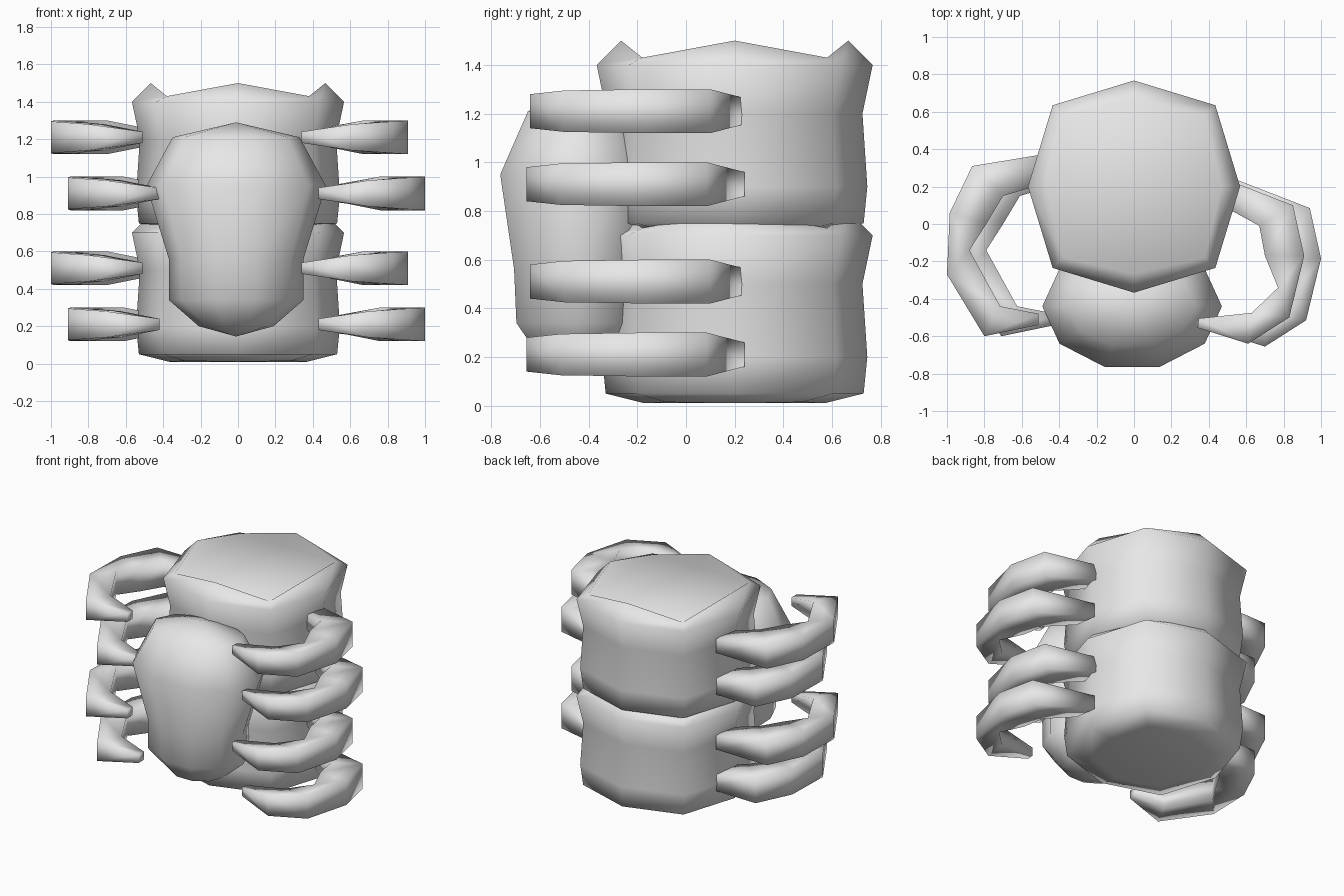
import bpy
import math

old = bpy.data.objects.get("Cube")
if old:
    bpy.data.objects.remove(old, do_unlink=True)

grey = bpy.data.materials.new("light grey")
grey.use_nodes = True
grey.diffuse_color = (0.8, 0.8, 0.8, 1)
grey.node_tree.nodes["Principled BSDF"].inputs["Base Color"].default_value = (0.8, 0.8, 0.8, 1)


def loft(name, rings, tips=(None, None)):
    """Skin equal-length rings; each end is closed by a flat cap or a tip point."""
    n = len(rings[0])
    verts = [v for ring in rings for v in ring]
    faces = []
    for r in range(len(rings) - 1):
        for i in range(n):
            j = (i + 1) % n
            faces.append((r * n + i, r * n + j, (r + 1) * n + j, (r + 1) * n + i))
    last = (len(rings) - 1) * n
    for start, tip, flip in ((0, tips[0], True), (last, tips[1], False)):
        loop = [start + i for i in range(n)]
        if flip:
            loop.reverse()
        if tip is None:
            faces.append(tuple(loop))
        else:
            verts.append(tip)
            t = len(verts) - 1
            faces += [(loop[i], loop[(i + 1) % n], t) for i in range(n)]
    mesh = bpy.data.meshes.new(name)
    mesh.from_pydata(verts, [], faces)
    mesh.materials.append(grey)
    mesh.shade_smooth()
    mesh.update()
    obj = bpy.data.objects.new(name, mesh)
    bpy.context.collection.objects.link(obj)
    # Consistent outward normals
    import bmesh
    bm = bmesh.new()
    bm.from_mesh(mesh)
    bmesh.ops.recalc_face_normals(bm, faces=bm.faces)
    bm.to_mesh(mesh)
    bm.free()
    return obj


# Body: two identical stacked octagonal segments
# Each row: axis radius, axis height, diagonal radius, diagonal height
SEGMENT = [
    (0.37, 0.010, 0.40, 0.015),
    (0.53, 0.05, 0.57, 0.05),
    (0.545, 0.20, 0.59, 0.20),
    (0.525, 0.50, 0.57, 0.50),
    (0.567, 0.70, 0.615, 0.70),
    (0.467, 0.80, 0.537, 0.73),
]


def body_segment(name, lift):
    rings = []
    for ra, za, rd, zd in SEGMENT:
        ring = []
        for i in range(8):
            a = i * math.pi / 4
            r, z = (rd, zd) if i % 2 else (ra, za)
            ring.append((r * math.cos(a), 0.2 + r * math.sin(a), z + lift))
        rings.append(ring)
    return loft(name, rings)


body_segment("lower_body", 0)
body_segment("upper_body", 0.7)

# Front shell: ten-sided rounded shape, wide above and narrow below
# Each row: height, half width, half depth
SHELL = [
    (0.20, 0.20, 0.17),
    (0.34, 0.36, 0.27),
    (0.56, 0.36, 0.28),
    (0.95, 0.48, 0.34),
    (1.21, 0.34, 0.22),
]
shell_rings = [[(rx * math.cos(i * math.pi / 5) - 0.01, -0.44 + ry * math.sin(i * math.pi / 5), z)
                for i in range(10)] for z, rx, ry in SHELL]
loft("front_shell", shell_rings, ((-0.01, -0.44, 0.145), (-0.01, -0.44, 1.29)))

# Legs: curved four-sided claws given by outer and inner edge paths
HALF_HEIGHT = [0.05, 0.09, 0.09, 0.085, 0.07, 0.03]
LEFT_OUTER = [(0.45, 0.255), (0.85, 0.10), (0.91, -0.17), (0.83, -0.50), (0.61, -0.64), (0.34, -0.555)]
LEFT_INNER = [(0.47, 0.10), (0.67, -0.01), (0.70, -0.17), (0.77, -0.34), (0.63, -0.475), (0.345, -0.505)]
RIGHT_OUTER = [(-0.41, 0.37), (-0.775, 0.31), (-0.895, 0.06), (-0.91, -0.27), (-0.71, -0.60), (-0.42, -0.54)]
RIGHT_INNER = [(-0.41, 0.21), (-0.61, 0.15), (-0.70, 0.0), (-0.79, -0.14), (-0.625, -0.44), (-0.42, -0.48)]


def leg(name, outer, inner, height, dx, dy):
    rings = []
    for (ox, oy), (ix, iy), h in zip(outer, inner, HALF_HEIGHT):
        rings.append([(ox + dx, oy + dy, height - h), (ox + dx, oy + dy, height + h),
                      (ix + dx, iy + dy, height + h), (ix + dx, iy + dy, height - h)])
    loft(name, rings)


# Wide and narrow legs alternate up each side
for i, height in enumerate((0.21, 0.91 - 0.40, 0.91, 1.21)):
    left_wide = i in (0, 2)
    leg(f"left_leg_{i + 1}", LEFT_OUTER, LEFT_INNER, height,
        0.09 if left_wide else 0, -0.015 if left_wide else 0)
    leg(f"right_leg_{i + 1}", RIGHT_OUTER, RIGHT_INNER, height,
        0 if left_wide else -0.09, 0)
